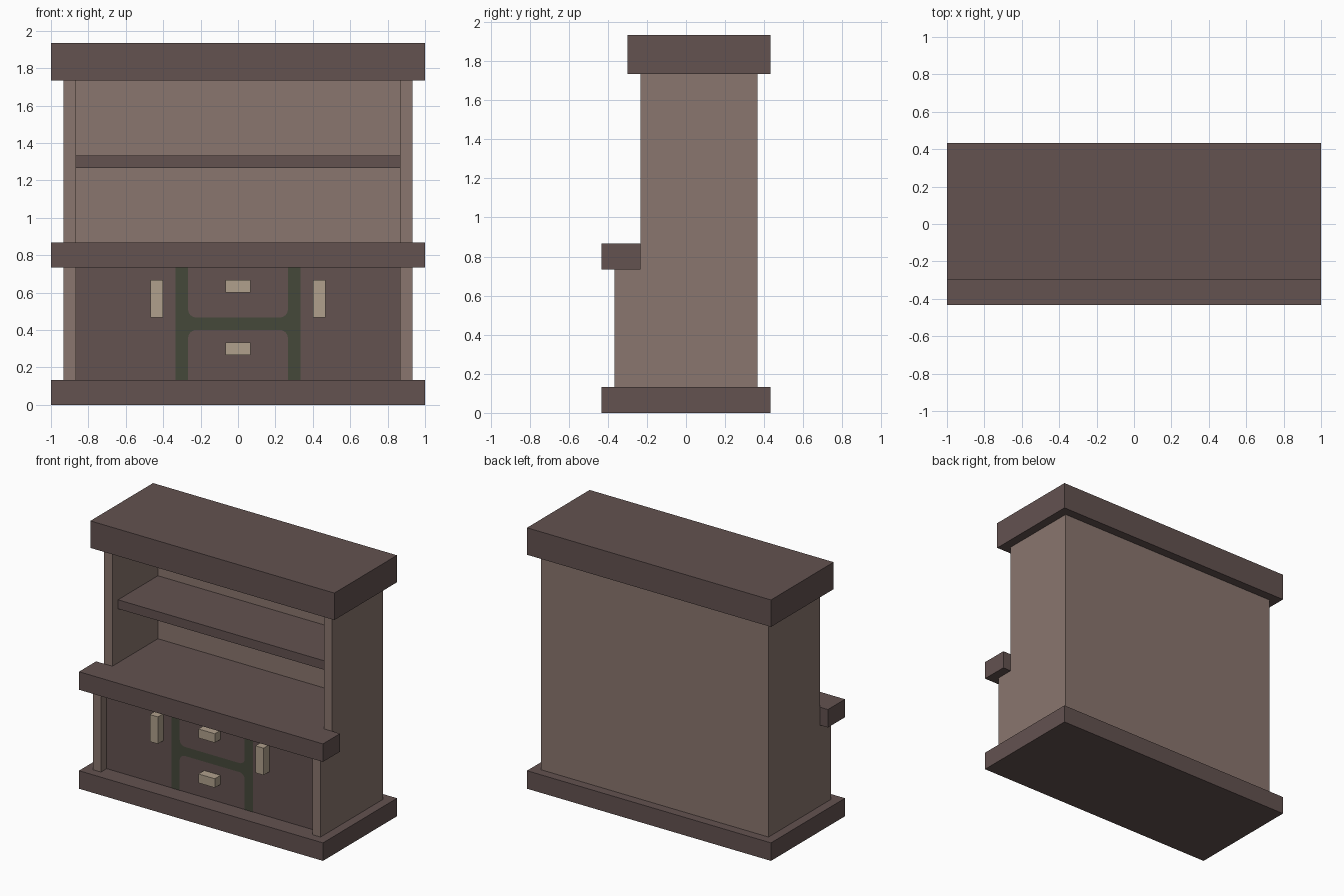
import bpy, bmesh, math

if "Cube" in bpy.data.objects:
    bpy.data.objects.remove(bpy.data.objects["Cube"], do_unlink=True)

U = 1 / 15  # one board thickness; every part sits on this module


def material(name, hex_code):
    chans = [int(hex_code[i:i + 2], 16) / 255 for i in (0, 2, 4)]
    lin = [c / 12.92 if c <= 0.04045 else ((c + 0.055) / 1.055) ** 2.4 for c in chans]
    mat = bpy.data.materials.new(name)
    mat.use_nodes = True
    mat.diffuse_color = (*lin, 1)
    bsdf = next(n for n in mat.node_tree.nodes if n.type == "BSDF_PRINCIPLED")
    bsdf.inputs["Base Color"].default_value = (*lin, 1)
    return mat


DARK = material("dark_wood", "635250")
LIGHT = material("light_wood", "8a766e")
GREEN = material("green_trim", "45483a")
PALE = material("pale_handle", "b0a08c")


def prism(name, points, depth, mat):
    """Extrude a closed outline of 3D points along the depth vector (None keeps it flat)."""
    bm = bmesh.new()
    face = bm.faces.new([bm.verts.new([c * U for c in p]) for p in points])
    if depth:
        ext = bmesh.ops.extrude_face_region(bm, geom=[face])
        moved = [v for v in ext["geom"] if isinstance(v, bmesh.types.BMVert)]
        bmesh.ops.translate(bm, verts=moved, vec=[c * U for c in depth])
        bmesh.ops.recalc_face_normals(bm, faces=bm.faces)
    mesh = bpy.data.meshes.new(name)
    bm.to_mesh(mesh)
    bm.free()
    mesh.materials.append(mat)
    obj = bpy.data.objects.new(name, mesh)
    bpy.context.collection.objects.link(obj)
    return obj


def box(name, x, y, z, mat):
    outline = [(x[0], y[0], z[0]), (x[1], y[0], z[0]), (x[1], y[1], z[0]), (x[0], y[1], z[0])]
    return prism(name, outline, (0, 0, z[1] - z[0]), mat)


# Plinth and cornice
box("base_plinth", (-15, 15), (-6.5, 6.5), (0, 2), DARK)
box("top_cornice", (-15, 15), (-4.5, 6.5), (26, 29), DARK)

# Stepped side panels, deeper below the counter
side = [(-5.5, 2), (5.5, 2), (5.5, 26), (-3.5, 26), (-3.5, 11), (-5.5, 11)]
for name, x in (("left_side_panel", 13), ("right_side_panel", -14)):
    prism(name, [(x, y, z) for y, z in side], (1, 0, 0), LIGHT)

# Back panel and shelf
box("back_panel", (-13, 13), (4.5, 5.5), (2, 26), LIGHT)
box("shelf", (-13, 13), (-2.5, 4.5), (19, 20), DARK)

# Counter: wide lip in front, narrower board between the sides
counter = [(-15, -6.5), (15, -6.5), (15, -3.5), (13, -3.5),
           (13, 4.5), (-13, 4.5), (-13, -3.5), (-15, -3.5)]
prism("counter", [(x, y, 11) for x, y in counter], (0, 0, 2), DARK)

# Recessed cabinet front with doors and drawers
FRONT = -4.5
box("cabinet_front", (-13, 13), (FRONT, FRONT + 1), (2, 11), DARK)

# Green H-shaped trim with rounded drawer corners
R = 0.65


def corner(cx, cz, start):
    """Quarter arc, running clockwise from the start angle."""
    angles = [math.radians(start - 90 * i / 6) for i in range(7)]
    return [(cx + R * math.cos(a), cz + R * math.sin(a)) for a in angles]


lower = corner(-4 + R, 6 - R, 180) + corner(4 - R, 6 - R, 90)
upper = corner(4 - R, 7 + R, 0) + corner(-4 + R, 7 + R, -90)
trim = ([(-5, 2), (-4, 2)] + lower + [(4, 2), (5, 2), (5, 11), (4, 11)]
        + upper + [(-4, 11), (-5, 11)])
prism("green_trim", [(x, FRONT - 0.03, z) for x, z in trim], None, GREEN)

# Handles
for name, x in (("left_door_handle", 6), ("right_door_handle", -7)):
    box(name, (x, x + 1), (FRONT - 1, FRONT), (7, 10), PALE)
for name, z in (("upper_drawer_handle", 9), ("lower_drawer_handle", 4)):
    box(name, (-1, 1), (FRONT - 1, FRONT), (z, z + 1), PALE)
